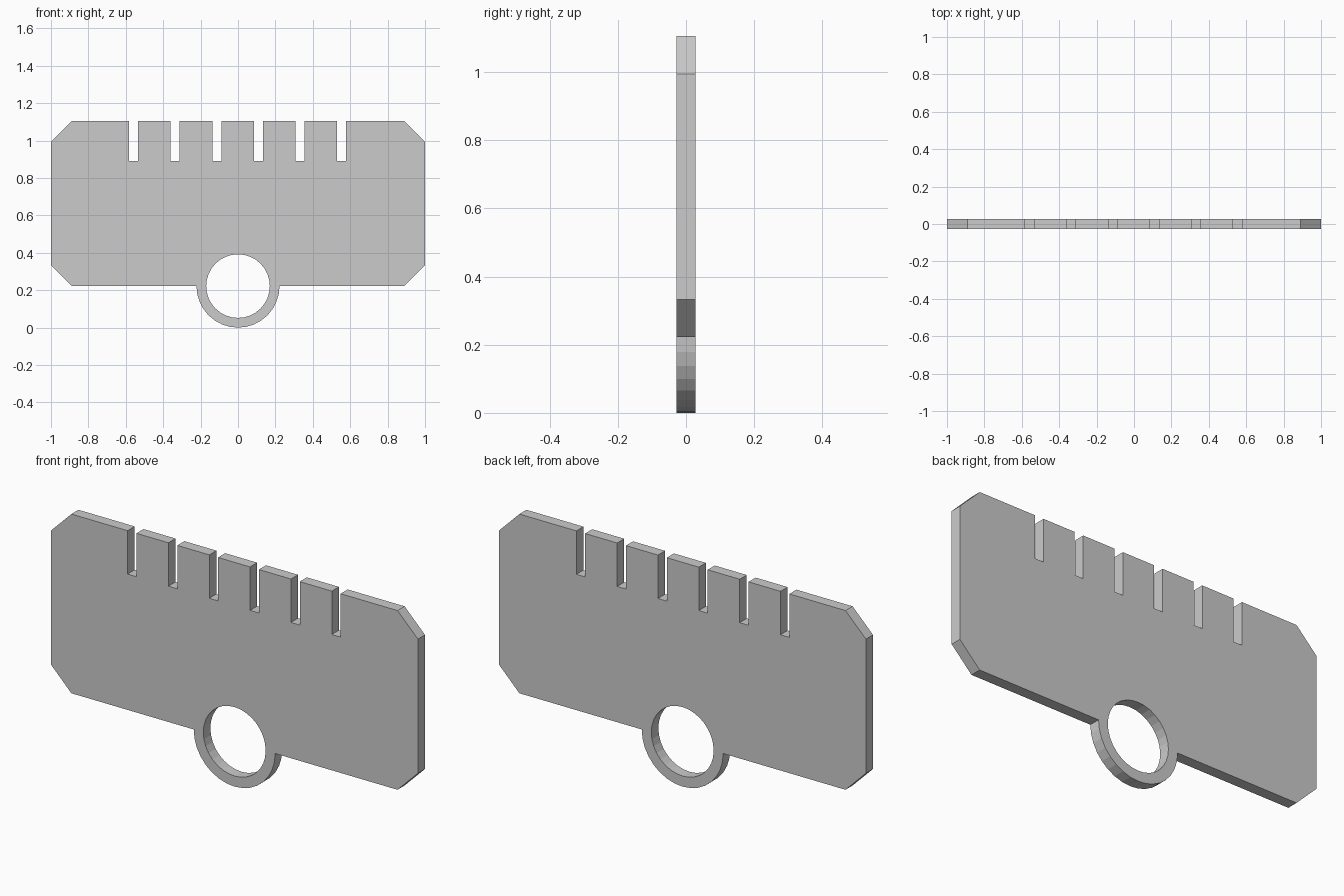
import bpy, bmesh
from math import sin, cos, pi

if "Cube" in bpy.data.objects:
    bpy.data.objects.remove(bpy.data.objects["Cube"])

THICK = 0.055
TOP, BOTTOM, SLOT_Z = 1.107, 0.224, 0.893
HALF_W, CHAMFER = 1.0, 0.111
R_OUT, R_IN, SIDES = 0.222, 0.17, 32
SLOT_W, SLOT_STEP, SLOTS = 0.048, 0.2226, 6


def arc(r, a0, steps):
    step = 2 * pi / SIDES
    return [(r * cos(a0 + i * step), BOTTOM + r * sin(a0 + i * step))
            for i in range(steps)]


# Outline: chamfered plate, slotted top edge, half ring at the bottom
outline = [(-HALF_W, BOTTOM + CHAMFER), (-HALF_W, TOP - CHAMFER), (-HALF_W + CHAMFER, TOP)]
for i in range(SLOTS):
    x = (i - (SLOTS - 1) / 2) * SLOT_STEP - 0.002
    l, r = x - SLOT_W / 2, x + SLOT_W / 2
    outline += [(l, TOP), (l, SLOT_Z), (r, SLOT_Z), (r, TOP)]
outline += [(HALF_W - CHAMFER, TOP), (HALF_W, TOP - CHAMFER),
            (HALF_W, BOTTOM + CHAMFER), (HALF_W - CHAMFER, BOTTOM)]
outline += arc(R_OUT, pi, SIDES // 2 + 1)[::-1]
outline += [(-HALF_W + CHAMFER, BOTTOM)]

# Filled face with the round hole, then extruded to thickness
bm = bmesh.new()
for loop in (outline, arc(R_IN, 0, SIDES)):
    vs = [bm.verts.new((x, -THICK / 2, z)) for x, z in loop]
    for a, b in zip(vs, vs[1:] + vs[:1]):
        bm.edges.new((a, b))
bmesh.ops.triangle_fill(bm, edges=bm.edges[:], use_beauty=True, use_dissolve=False)
ext = bmesh.ops.extrude_face_region(bm, geom=bm.faces[:], use_keep_orig=True)
moved = [g for g in ext["geom"] if isinstance(g, bmesh.types.BMVert)]
bmesh.ops.translate(bm, verts=moved, vec=(0, THICK, 0))
bmesh.ops.recalc_face_normals(bm, faces=bm.faces[:])

mesh = bpy.data.meshes.new("slotted_plate")
bm.to_mesh(mesh)
bm.free()
plate = bpy.data.objects.new("slotted_plate", mesh)
bpy.context.collection.objects.link(plate)
plate.location.z = R_OUT - BOTTOM
